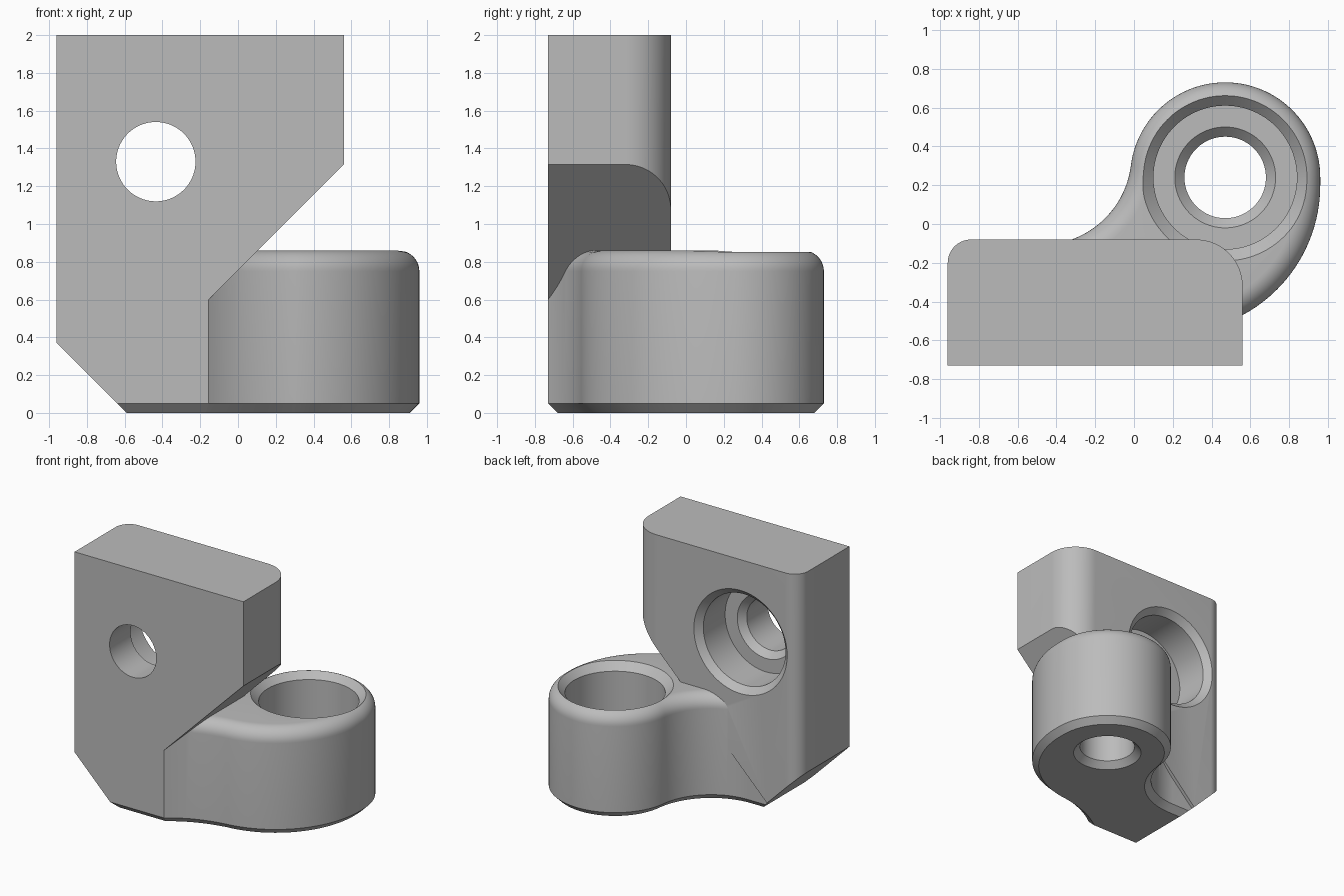
import bpy, bmesh, math
from mathutils import Vector, Matrix

if "Cube" in bpy.data.objects:
    bpy.data.objects.remove(bpy.data.objects["Cube"])

grey = bpy.data.materials.new("plain grey")
grey.diffuse_color = (0.5, 0.5, 0.5, 1)
grey.use_nodes = True
grey.node_tree.nodes["Principled BSDF"].inputs["Base Color"].default_value = grey.diffuse_color


def make(name, bm):
    bmesh.ops.recalc_face_normals(bm, faces=bm.faces)
    me = bpy.data.meshes.new(name)
    bm.to_mesh(me)
    bm.free()
    me.materials.append(grey)
    ob = bpy.data.objects.new(name, me)
    bpy.context.collection.objects.link(ob)
    return ob


def loft(rings, cap=True):
    bm = bmesh.new()
    rows = [[bm.verts.new(p) for p in r] for r in rings]
    n = len(rows[0])
    for a, b in zip(rows, rows[1:]):
        for i in range(n):
            j = (i + 1) % n
            bm.faces.new((a[i], a[j], b[j], b[i]))
    bm.faces.new(rows[0][::-1])
    bm.faces.new(rows[-1])
    return bm


def arc(cx, cy, r, a0, a1, n):
    return [(cx + r * math.cos(math.radians(a0 + (a1 - a0) * i / n)),
             cy + r * math.sin(math.radians(a0 + (a1 - a0) * i / n))) for i in range(n + 1)]


def inset(pts, d):
    # mitred inward offset of a counter-clockwise outline
    out = []
    for i, p in enumerate(pts):
        p = Vector(p)
        u = (p - Vector(pts[i - 1])).normalized()
        v = (Vector(pts[(i + 1) % len(pts)]) - p).normalized()
        n1, n2 = Vector((-u.y, u.x)), Vector((-v.y, v.x))
        out.append(p + (n1 + n2) * d / (1 + n1.dot(n2)))
    return out


def boolean(ob, other, op):
    m = ob.modifiers.new(op, 'BOOLEAN')
    m.operation, m.solver, m.object = op, 'EXACT', other
    bpy.context.view_layer.objects.active = ob
    bpy.ops.object.modifier_apply(modifier=m.name)
    bpy.data.objects.remove(other)


def lathe(name, profile, matrix):
    bm = loft([[(x, y, z) for x, y in arc(0, 0, r, 0, 360, 96)[:-1]] for r, z in profile])
    bm.transform(matrix)
    return make(name, bm)


# upright plate: side profile crossed with a plan that has two rounded back corners
side = [(-0.96, 2), (-0.96, 0.37), (-0.6725, 0.0825), (0.56, 1.315), (0.56, 2)]
plate = make("mounting_bracket", loft([[(x, y, z) for x, z in side] for y in (-0.73, 0.1)]))
plan = [(-1.1, -1), (0.7, -1), (0.7, -0.73)]
plan = [(-0.96, -0.9), (0.56, -0.9)] + arc(0.32, -0.32, 0.24, 0, 90, 20) + arc(-0.84, -0.2, 0.12, 90, 180, 14)
boolean(plate, make("plan_cutter", loft([[(x, y, z) for x, y in plan] for z in (-0.2, 2.2)])), 'INTERSECT')

# lug outline: straight front, flared right side, round boss, concave neck
p0, p1, p2 = Vector((-0.155, -0.73)), Vector((0.02, -0.595)), Vector((0.27, -0.557))
flare = [tuple(p0 * (1 - t) ** 2 + p1 * 2 * t * (1 - t) + p2 * t * t) for t in [i / 14 for i in range(14)]]
a = math.degrees(math.atan2(0.12, -0.95))
neck_r = math.hypot(0.95, 0.12) - 0.49
outline = ([(-0.9, -0.73)] + flare + arc(0.2, 0.2, 0.76, -84.7, 0, 32)
           + arc(0.47, 0.24, 0.49, 0, a, 56) + arc(-0.48, 0.36, neck_r, a - 180, -90, 32)[1:]
           + [(-0.9, 0.36 - neck_r)])

# lug body: chamfered bottom edge, filleted top edge
levels = [(0.05, 0), (0, 0.05)]
levels += [(0.11 * (1 - math.cos(t)), 0.75 + 0.11 * math.sin(t))
           for t in [math.pi / 2 * i / 10 for i in range(11)]]
bm = loft([[(p.x, p.y, z) for p in inset(outline, d)] for d, z in levels])
# sloped lower left end
cut = bmesh.ops.bisect_plane(bm, geom=bm.verts[:] + bm.edges[:] + bm.faces[:],
                             plane_co=(-0.59, 0, 0), plane_no=(-1, 0, -1), clear_outer=True)
bmesh.ops.holes_fill(bm, edges=[e for e in bm.edges if e.is_boundary], sides=0)
boolean(plate, make("lug", bm), 'UNION')

# counterbored screw holes, one vertical and one front to back
boss_hole = [(0.27, -0.01), (0.21, 0.05), (0.21, 0.27), (0.26, 0.32),
             (0.37, 0.32), (0.37, 0.80), (0.44, 0.87)]
plate_hole = [(0.21, -0.8), (0.21, -0.46), (0.26, -0.41), (0.37, -0.41), (0.37, -0.13), (0.43, -0.07)]
boolean(plate, lathe("boss_cutter", boss_hole, Matrix.Translation((0.47, 0.24, 0))), 'DIFFERENCE')
boolean(plate, lathe("plate_cutter", plate_hole,
                     Matrix.Translation((-0.435, 0, 1.33)) @ Matrix.Rotation(-math.pi / 2, 4, 'X')), 'DIFFERENCE')

bpy.ops.object.select_all(action='DESELECT')
plate.select_set(True)
bpy.context.view_layer.objects.active = plate
bpy.ops.object.shade_smooth_by_angle(angle=math.radians(25))
